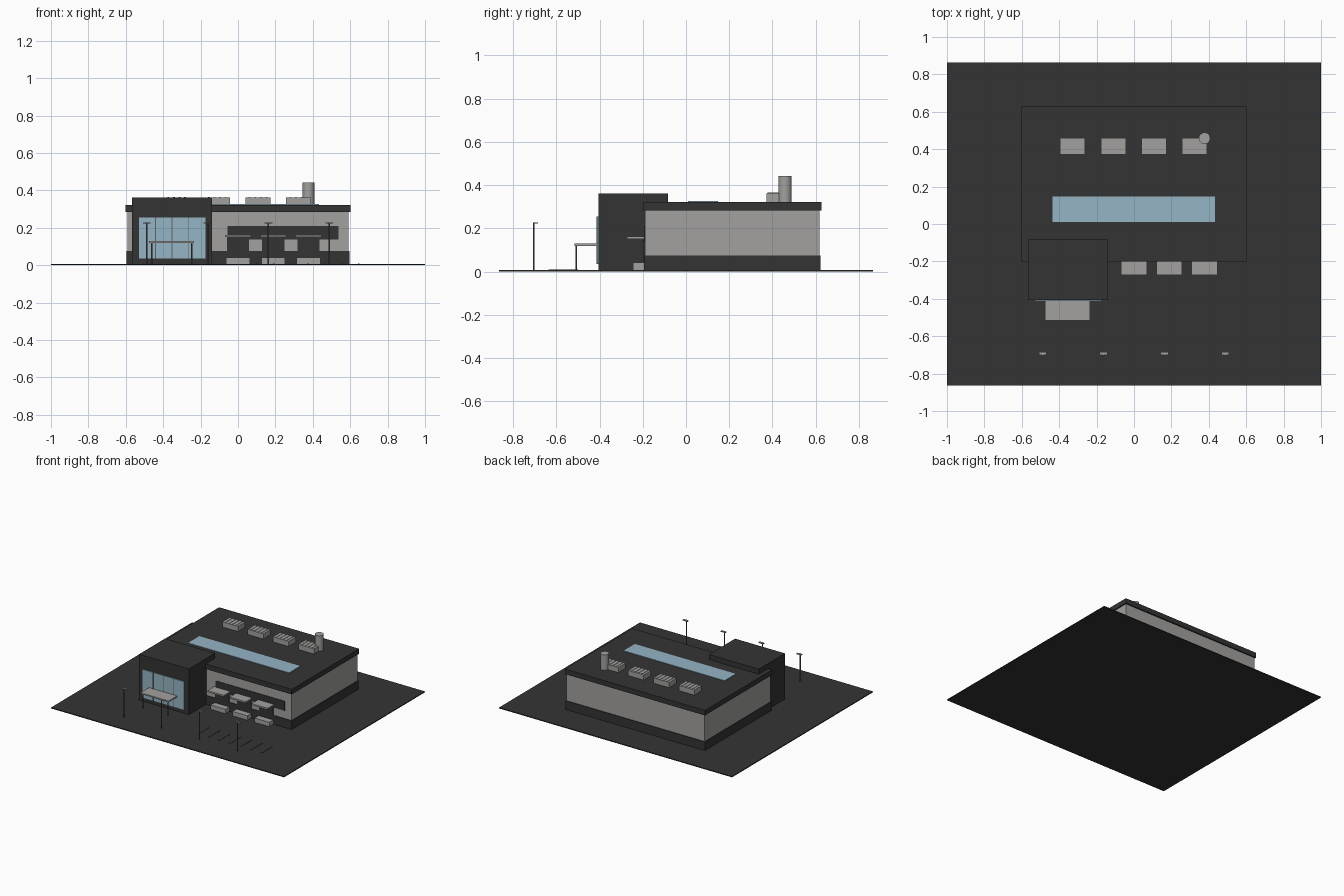
import bpy
import bmesh

if "Cube" in bpy.data.objects:
    bpy.data.objects.remove(bpy.data.objects["Cube"])


def material(name, rgb):
    m = bpy.data.materials.new(name)
    m.diffuse_color = (*rgb, 1)
    m.use_nodes = True
    m.node_tree.nodes["Principled BSDF"].inputs["Base Color"].default_value = m.diffuse_color
    return m


DARK = material("charcoal", (0.034, 0.034, 0.034))
GREY = material("light grey", (0.36, 0.355, 0.345))
METAL = material("mid grey metal", (0.12, 0.12, 0.12))
GLASS = material("pale blue glass", (0.30, 0.46, 0.56))


def finish(name, bm, mat):
    mesh = bpy.data.meshes.new(name)
    bm.to_mesh(mesh)
    bm.free()
    mesh.materials.append(mat)
    ob = bpy.data.objects.new(name, mesh)
    bpy.context.collection.objects.link(ob)
    return ob


def box(name, x, y, z, mat):
    """Box from (min, max) extents on each axis."""
    bm = bmesh.new()
    bmesh.ops.create_cube(bm, size=1)
    for v in bm.verts:
        v.co = [r[0] if c < 0 else r[1] for c, r in zip(v.co, (x, y, z))]
    return finish(name, bm, mat)


def cylinder(name, x, y, z, radius, sides, mat):
    bm = bmesh.new()
    bmesh.ops.create_cone(bm, cap_ends=True, segments=sides, radius1=radius,
                          radius2=radius, depth=z[1] - z[0])
    bmesh.ops.translate(bm, verts=bm.verts, vec=(x, y, (z[0] + z[1]) / 2))
    for f in bm.faces:
        f.smooth = len(f.verts) == 4
    for e in bm.edges:
        e.smooth = all(len(f.verts) == 4 for f in e.link_faces)
    return finish(name, bm, mat)


G = 0.007  # top of the paved ground

# Ground and main hall
box("ground", (-1, 1), (-0.864, 0.864), (0, G), DARK)
box("plinth", (-0.597, 0.597), (-0.195, 0.622), (G, 0.075), DARK)
box("hall_walls", (-0.592, 0.592), (-0.19, 0.617), (0.075, 0.283), GREY)
box("hall_roof", (-0.601, 0.601), (-0.2, 0.627), (0.283, 0.322), DARK)
box("skylight", (-0.435, 0.432), (0.01, 0.147), (0.322, 0.326), GLASS)

# Entrance block with glazing and mullions
box("entrance_block", (-0.566, -0.138), (-0.405, -0.084), (G, 0.361), DARK)
box("entrance_glass", (-0.53, -0.175), (-0.411, -0.405), (0.036, 0.255), GLASS)
for i in range(1, 4):
    cx = -0.53 + i * 0.355 / 4
    box("mullion", (cx - 0.002, cx + 0.002), (-0.413, -0.41), (0.036, 0.255), METAL)

# Entrance canopy on two posts
box("canopy", (-0.476, -0.235), (-0.515, -0.405), (0.119, 0.129), GREY)
for cx in (-0.462, -0.246):
    cylinder("canopy_post", cx, -0.507, (G, 0.119), 0.004, 8, METAL)

# Window band and loading docks
box("window_band", (-0.056, 0.537), (-0.194, -0.188), (0.136, 0.21), DARK)
for cx in (0, 0.188, 0.377):
    box("dock_door", (cx - 0.06, cx + 0.06), (-0.197, -0.188), (0.03, 0.15), DARK)
    box("dock_awning", (cx - 0.069, cx + 0.069), (-0.273, -0.19), (0.15, 0.162), GREY)
    box("dock_platform", (cx - 0.063, cx + 0.063), (-0.245, -0.195), (G, 0.041), GREY)

# Rooftop air units with ribbed tops, and the flue
for i in range(4):
    cx = -0.328 + i * 0.2175
    box("air_unit", (cx - 0.067, cx + 0.067), (0.372, 0.461), (0.322, 0.362), GREY)
    for k in range(4):
        rx = cx - 0.045 + k * 0.03
        box("air_unit_rib", (rx - 0.005, rx + 0.005), (0.378, 0.455),
            (0.362, 0.365), GREY)
cylinder("flue", 0.377, 0.458, (0.322, 0.441), 0.031, 24, GREY)

# Street lamps
for i in range(4):
    cx = -0.488 + i * 0.3253
    cylinder("lamp_pole", cx, -0.704, (G, 0.226), 0.004, 8, METAL)
    box("lamp_head", (cx - 0.021, cx + 0.021), (-0.7, -0.685), (0.222, 0.228), GREY)

# Parking bay strips
for i in range(7):
    cx = 0.1 + i * 0.091
    box("parking_strip", (cx - 0.004, cx + 0.004), (-0.635, -0.5), (G, 0.009), DARK)
